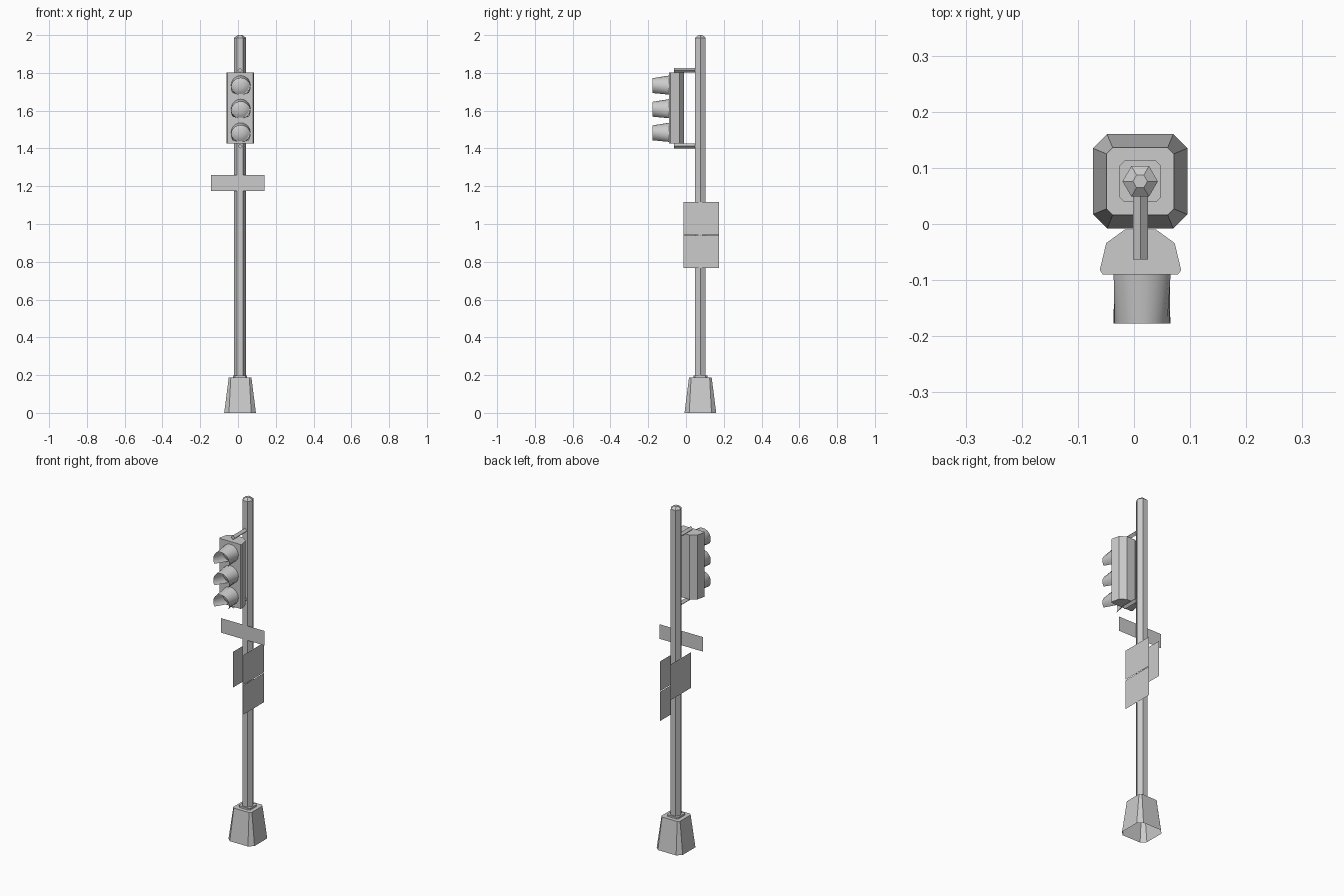
import bpy, bmesh
from math import sin, cos, pi, radians

if "Cube" in bpy.data.objects:
    bpy.data.objects.remove(bpy.data.objects["Cube"])

PX, PY = 0.011, 0.076          # pole axis
LX = 0.0115                    # signal head axis


def make(name, bm, smooth=None):
    bmesh.ops.recalc_face_normals(bm, faces=bm.faces[:])
    me = bpy.data.meshes.new(name)
    bm.to_mesh(me)
    bm.free()
    ob = bpy.data.objects.new(name, me)
    bpy.context.collection.objects.link(ob)
    if smooth:
        bpy.context.view_layer.objects.active = ob
        ob.select_set(True)
        bpy.ops.object.shade_smooth_by_angle(angle=radians(smooth))
        ob.select_set(False)
    return ob


def loft(name, rings, closed=True, cap_start=True, cap_end=True, smooth=None):
    """Skin a list of equal-length point rings."""
    bm = bmesh.new()
    vs = [[bm.verts.new(p) for p in r] for r in rings]
    n = len(rings[0])
    for a, b in zip(vs, vs[1:]):
        for i in range(n if closed else n - 1):
            j = (i + 1) % n
            bm.faces.new((a[i], a[j], b[j], b[i]))
    if cap_start:
        bm.faces.new(vs[0])
    if cap_end:
        bm.faces.new(vs[-1])
    return make(name, bm, smooth)


def octagon(h, c, z):
    """Square of half size h with corners cut by c, around the pole."""
    k = h - c
    pts = [(h, -k), (h, k), (k, h), (-k, h), (-h, k), (-h, -k), (-k, -h), (k, -h)]
    return [(PX + x, PY + y, z) for x, y in pts]


def hexagon(r, z):
    return [(PX + r * cos(i * pi / 3), PY + r * sin(i * pi / 3), z) for i in range(6)]


def quad(name, pts):
    bm = bmesh.new()
    bm.faces.new([bm.verts.new(p) for p in pts])
    return make(name, bm)


# Hollow tapered foot and the collar on it
loft("base", [octagon(0.084, 0.025, 0), octagon(0.06, 0.011, 0.187)], cap_start=False)
loft("base_collar", [octagon(0.037, 0.009, 0.185), octagon(0.037, 0.009, 0.197)])

# Six-sided pole with a low cap
loft("pole", [hexagon(0.0315, 0.185), hexagon(0.0315, 1.986), hexagon(0.013, 2.0)])

# Signal housing with angled back
half = [(0.067, -0.09), (0.0725, -0.082), (0.061, -0.034), (0.028, -0.01)]
outline = half + [(-x, y) for x, y in reversed(half)]
loft("signal_housing", [[(LX + x, y, z) for x, y in outline] for z in (1.425, 1.802)])

# Diamond-section brackets above and below the housing
for name, z in (("upper_bracket", 1.814), ("lower_bracket", 1.412)):
    r = 0.0132
    loft(name, [[(LX + r * cos(a * pi / 2), y, z + r * sin(a * pi / 2)) for a in range(4)]
                for y in (-0.063, PY - 0.015)])

# Three lamps: shallow lens and open-bottomed visor tilting down
R, N = 0.051, 20
for name, z in (("top", 1.735), ("middle", 1.61), ("bottom", 1.485)):
    lens = [[(LX + r * cos(2 * pi * i / N), y, z + r * sin(2 * pi * i / N)) for i in range(N)]
            for r, y in ((0.048, -0.0895), (0.036, -0.098), (0.018, -0.103), (0.004, -0.104))]
    loft(name + "_lens", lens, cap_start=False, smooth=40)

    rings = []
    for gap, y, dz in ((10, -0.089, 0), (57, -0.177, -0.014)):
        g = radians(gap)
        angs = [-pi / 2 + g + (2 * pi - 2 * g) * i / N for i in range(N + 1)]
        rings.append([(LX + 0.003 + R * cos(a), y, z + dz + R * sin(a)) for a in angs])
    loft(name + "_visor", rings, closed=False, cap_start=False, cap_end=False, smooth=40)

# Thin sign plates: street plate in front, two on the right, one on the left
y = PY - 0.03
quad("front_plate", [(-0.143, y, 1.175), (0.14, y, 1.175), (0.14, y, 1.26), (-0.143, y, 1.26)])
for name, x, z0, z1 in (("right_upper_plate", 0.045, 0.943, 1.117),
                        ("right_lower_plate", 0.045, 0.768, 0.939),
                        ("left_plate", -0.023, 0.908, 1.117)):
    quad(name, [(x, -0.013, z0), (x, 0.175, z0), (x, 0.175, z1), (x, -0.013, z1)])
